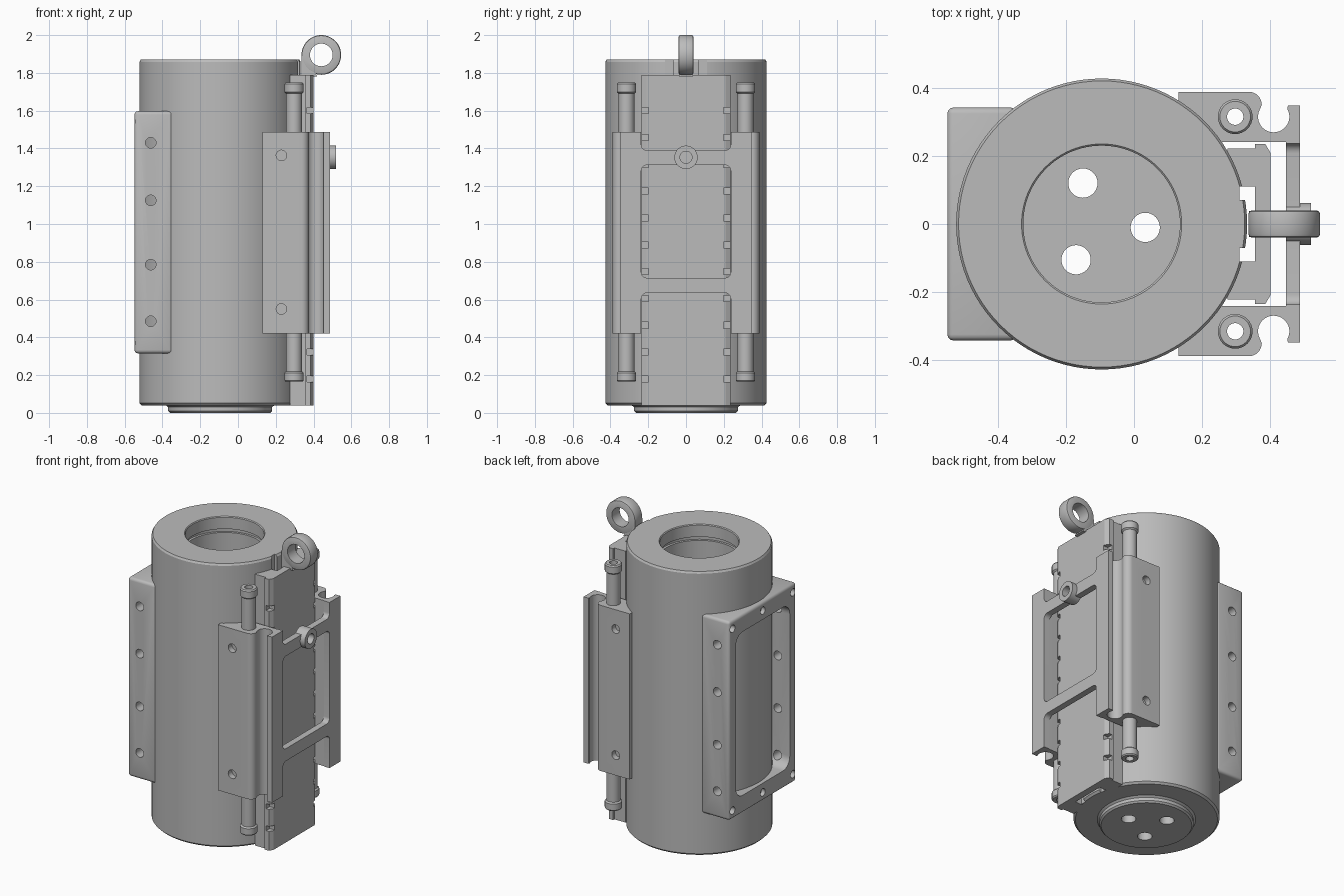
import bpy, bmesh, math
from mathutils import Vector

old = bpy.data.objects.get("Cube")
if old:
    bpy.data.objects.remove(old, do_unlink=True)

grey = bpy.data.materials.new("metal grey")
grey.use_nodes = True
COLOUR = (0.5, 0.5, 0.5, 1)
grey.diffuse_color = COLOUR
grey.node_tree.nodes["Principled BSDF"].inputs["Base Color"].default_value = COLOUR

CX = -0.095   # axis of the main cylinder
TAU = 2 * math.pi


def finish(name, bm):
    bmesh.ops.recalc_face_normals(bm, faces=bm.faces)
    me = bpy.data.meshes.new(name)
    bm.to_mesh(me)
    bm.free()
    me.materials.append(grey)
    ob = bpy.data.objects.new(name, me)
    bpy.context.collection.objects.link(ob)
    return ob


def arc(cu, cv, r, a0, a1, n=8):
    angles = [math.radians(a0 + (a1 - a0) * i / n) for i in range(n + 1)]
    return [(cu + r * math.cos(a), cv + r * math.sin(a)) for a in angles]


def rect(u0, u1, v0, v1, r=0):
    if not r:
        return [(u0, v0), (u1, v0), (u1, v1), (u0, v1)]
    corners = [(u1 - r, v1 - r), (u0 + r, v1 - r), (u0 + r, v0 + r), (u1 - r, v0 + r)]
    return [p for i, (u, v) in enumerate(corners) for p in arc(u, v, r, 90 * i, 90 * i + 90)]


def prism(name, pts, axis, a, b):
    """Extrude a 2D outline along an axis from a to b."""
    place = {"x": lambda u, v, w: (w, u, v),
             "y": lambda u, v, w: (u, w, v),
             "z": lambda u, v, w: (u, v, w)}[axis]
    bm = bmesh.new()
    face = bm.faces.new([bm.verts.new(place(u, v, a)) for u, v in pts])
    out = bmesh.ops.extrude_face_region(bm, geom=[face])
    verts = [g for g in out["geom"] if isinstance(g, bmesh.types.BMVert)]
    bmesh.ops.translate(bm, verts=verts, vec=Vector(place(0, 0, b - a)))
    return finish(name, bm)


def rod(name, axis, u, v, r, a, b, n=32):
    return prism(name, arc(u, v, r, 0, 360 - 360 / n, n - 1), axis, a, b)


def lathe(name, profile, x, y, n=96):
    """Turn a closed (radius, height) profile about a vertical axis."""
    bm = bmesh.new()
    rings = [[bm.verts.new((x + r * math.cos(TAU * i / n), y + r * math.sin(TAU * i / n), z))
              for i in range(n)] for r, z in profile]
    for k in range(len(rings)):
        p, q = rings[k], rings[(k + 1) % len(rings)]
        for i in range(n):
            j = (i + 1) % n
            bm.faces.new((p[i], p[j], q[j], q[i]))
    return finish(name, bm)


def modify(ob, mod):
    bpy.context.view_layer.objects.active = ob
    bpy.ops.object.modifier_apply(modifier=mod.name)


def cut(ob, *cutters):
    for c in cutters:
        m = ob.modifiers.new("cut", "BOOLEAN")
        m.operation, m.solver, m.object = "DIFFERENCE", "EXACT", c
        modify(ob, m)
        bpy.data.objects.remove(c, do_unlink=True)


def bevel(ob, width, segments=2):
    m = ob.modifiers.new("bevel", "BEVEL")
    m.width, m.segments, m.limit_method = width, segments, "ANGLE"
    modify(ob, m)


# Main hollow cylinder with a stepped bore
body = lathe("main_cylinder", [
    (0.23, 0.04), (0.415, 0.04), (0.427, 0.052), (0.427, 1.858), (0.42, 1.87),
    (0.235, 1.87), (0.23, 1.865), (0.23, 1.79), (0.25, 1.79), (0.25, 1.765),
    (0.235, 1.765), (0.235, 0.1), (0.23, 0.1)], CX, 0)
for s in (-1, 1):
    y0, y1 = sorted((s * 0.07, s * 0.11))
    cut(body, prism("groove_cutter", rect(0.31, 0.36, y0, y1), "z", 0, 2))

# Bottom disc with three through holes
base = lathe("bottom_disc", [(0.01, 0.0), (0.265, 0.0), (0.275, 0.01), (0.275, 0.03),
                             (0.29, 0.042), (0.29, 0.08), (0.01, 0.08)], CX, 0)
bm = bmesh.new()
bm.from_mesh(base.data)
bmesh.ops.remove_doubles(bm, verts=[v for v in bm.verts if math.hypot(v.co.x - CX, v.co.y) < 0.02
                                    and v.co.z < 0.01], dist=0.05)
bmesh.ops.remove_doubles(bm, verts=[v for v in bm.verts if math.hypot(v.co.x - CX, v.co.y) < 0.02
                                    and v.co.z > 0.07], dist=0.05)
for e in [e for e in bm.edges if len(e.link_faces) == 0]:
    bm.edges.remove(e)
bm.to_mesh(base.data)
bm.free()
cut(base, *[rod("hole_cutter", "z", x, y, 0.043, -0.1, 0.2)
            for x, y in ((-0.15, 0.12), (0.033, -0.01), (-0.17, -0.105))])

# Bolted window frame on the right-hand side of the cylinder
frame = prism("side_frame", rect(-0.342, 0.342, 0.315, 1.597), "x", -0.548, -0.345)
bevel(frame, 0.018, 3)
cut(frame, prism("window_cutter", rect(-0.275, 0.275, 0.43, 1.485, 0.07), "x", -0.7, -0.3))
cut(frame, *[rod("hole_cutter", "y", -0.462, z, 0.028, -0.5, 0.5, 24)
             for z in (0.485, 0.785, 1.125, 1.43)])
cut(frame, *[rod("hole_cutter", "x", y, z, 0.024, -0.6, -0.49, 24)
             for y in (-0.308, 0, 0.308) for z in (0.37, 1.543)])

# Vertical rail: chamfered face plate, notched edges and two side webs
rail = prism("rail_plate", [(0.355, -0.235), (0.385, -0.235), (0.4, -0.21), (0.4, 0.21),
                            (0.385, 0.235), (0.355, 0.235)], "z", 0.04, 1.79)
PITCH = 0.142
for s in (-1, 1):
    y0, y1 = sorted((s * 0.198, s * 0.26))
    cut(rail, *[prism("notch_cutter", rect(y0, y1, z - 0.016, z + 0.016), "x", 0.365, 0.45)
                for z in (0.18 + PITCH * i for i in range(11))])
    y0, y1 = sorted((s * 0.11, s * 0.222))
    prism("rail_web", rect(0.275, 0.36, y0, y1), "z", 0.04, 1.79)

# Lifting eye on top of the rail
eye = rod("lifting_eye", "y", 0.441, 1.895, 0.105, -0.04, 0.04, 48)
bevel(eye, 0.01)
cut(eye, rod("eye_cutter", "y", 0.441, 1.895, 0.06, -0.2, 0.2, 48))
prism("eye_foot", [(0.337, 1.78), (0.42, 1.78), (0.4, 1.82), (0.36, 1.86), (0.337, 1.89)],
      "y", -0.038, 0.038)

# Clamp brackets with open claws, and hollow rods with end collars
for s, side in ((-1, "right"), (1, "left")):
    outline = ([(0.13, 0.25), (0.13, 0.388)] + arc(0.337, 0.35, 0.038, 90, 0)
               + arc(0.41, 0.315, 0.046, 150, 390, 20)
               + [(0.452, 0.348), (0.487, 0.348), (0.487, 0.24), (0.28, 0.24)])
    bracket = prism(side + "_bracket", [(x, s * y) for x, y in outline], "z", 0.42, 1.488)
    y0, y1 = sorted((s * 0.35, s * 0.5))
    cut(bracket, rod("bore_cutter", "z", 0.297, s * 0.315, 0.03, 0, 2))
    cut(bracket, *[rod("hole_cutter", "y", 0.23, z, 0.028, y0, y1, 24) for z in (0.55, 1.363)])
    lathe(side + "_rod", [
        (0.024, 0.165), (0.045, 0.165), (0.051, 0.172), (0.051, 0.212), (0.042, 0.22),
        (0.042, 1.69), (0.051, 1.698), (0.051, 1.74), (0.045, 1.748), (0.024, 1.748)],
        0.297, s * 0.315, 32)

# Cover plate between the claws, cut down to two crossbars with filleted corners
cover = prism("crossbar_plate", rect(-0.25, 0.25, 0.42, 1.488), "x", 0.446, 0.487)
cut(cover, *[prism("window_cutter", rect(-0.237, 0.237, z0, z1, 0.03), "x", 0.3, 0.6)
             for z0, z1 in ((0.2, 0.635), (0.715, 1.312), (1.39, 1.7))])

# Round boss on the upper crossbar
boss = rod("boss_ring", "x", 0, 1.353, 0.062, 0.446, 0.52)
hole = (0, 1.353, 0.032)
cut(boss, rod("hole_cutter", "x", *hole, 0.4, 0.6))
cut(cover, rod("hole_cutter", "x", *hole, 0.4, 0.6))

# Smooth curved surfaces, keep crisp edges
bpy.ops.object.select_all(action="DESELECT")
for ob in bpy.context.collection.objects:
    if ob.type == "MESH" and grey.name in ob.data.materials:
        ob.select_set(True)
        bpy.context.view_layer.objects.active = ob
bpy.ops.object.shade_smooth_by_angle(angle=math.radians(30))
